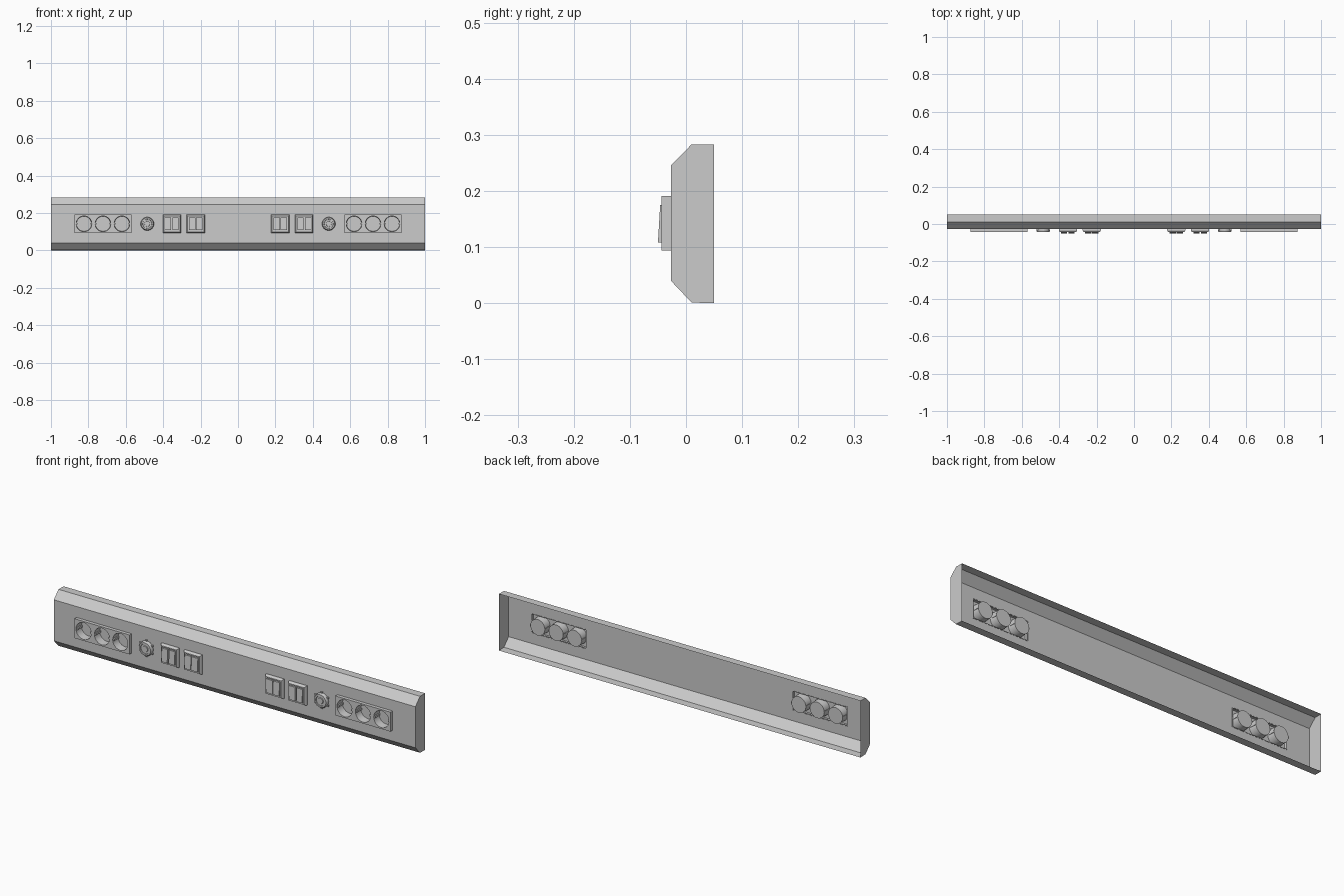
import bpy, bmesh
from math import cos, sin, pi

if "Cube" in bpy.data.objects:
    bpy.data.objects.remove(bpy.data.objects["Cube"])

ZC = 0.142          # height of the fittings' centre line
PANEL_Y = -0.027    # front face of the trunking


def finish(bm, name, smooth=False):
    bmesh.ops.remove_doubles(bm, verts=bm.verts, dist=1e-5)
    bmesh.ops.recalc_face_normals(bm, faces=bm.faces)
    me = bpy.data.meshes.new(name)
    bm.to_mesh(me)
    bm.free()
    ob = bpy.data.objects.new(name, me)
    bpy.context.collection.objects.link(ob)
    if smooth:
        bpy.ops.object.select_all(action='DESELECT')
        ob.select_set(True)
        bpy.context.view_layer.objects.active = ob
        bpy.ops.object.shade_smooth_by_angle(angle=0.6)
    return ob


def loft(bm, rings, cap=True):
    """Skin a list of closed rings; optionally cap the last one."""
    vs = [[bm.verts.new(p) for p in r] for r in rings]
    n = len(vs[0])
    for a, b in zip(vs, vs[1:]):
        for i in range(n):
            j = (i + 1) % n
            bm.faces.new((a[i], a[j], b[j], b[i]))
    if cap:
        bm.faces.new(vs[-1])


def rect(x, z, hx, hz, y):
    return [(x - hx, y, z - hz), (x + hx, y, z - hz),
            (x + hx, y, z + hz), (x - hx, y, z + hz)]


def circle(x, r, y, n=24):
    return [(x + r * cos(2 * pi * i / n), y, ZC + r * sin(2 * pi * i / n))
            for i in range(n)]


def square_ring(x, hx, hz, y, n=24):
    pts = []
    for i in range(n):
        c, s = cos(2 * pi * i / n), sin(2 * pi * i / n)
        m = max(abs(c), abs(s))
        pts.append((x + hx * c / m, y, ZC + hz * s / m))
    return pts


def box(bm, x, z, hx, hz, y0, y1):
    loft(bm, [rect(x, z, hx, hz, y0), rect(x, z, hx, hz, y1)])


def trunking():
    # open-backed shell with chamfered edges and an opening behind each socket strip
    prof = [(0.05, 0), (0.01, 0.001), (PANEL_Y, 0.04), (PANEL_Y, 0.097),
            (PANEL_Y, 0.187), (PANEL_Y, 0.245), (0.01, 0.283), (0.05, 0.283)]
    xs = [-1, -0.871, -0.573, 0.573, 0.871, 1]
    bm = bmesh.new()
    cols = [[bm.verts.new((x, y, z)) for y, z in prof] for x in xs]
    for i in range(len(xs) - 1):
        for j in range(len(prof) - 1):
            if j == 3 and i in (1, 3):
                continue
            bm.faces.new((cols[i][j], cols[i + 1][j], cols[i + 1][j + 1], cols[i][j + 1]))
    for col in (cols[0], cols[-1]):
        bm.faces.new(col)
    finish(bm, "trunking_shell")


def socket_strip(x, side):
    # plate of three cells, each sunk into a round cup
    step, hz, front = 0.1015, 0.0485, -0.044
    bm = bmesh.new()
    loft(bm, [rect(x, ZC, 1.5 * step, hz, -0.026), rect(x, ZC, 1.5 * step, hz, front)], cap=False)
    for k in (-1, 0, 1):
        cx = x + k * step
        loft(bm, [square_ring(cx, step / 2, hz, front), circle(cx, 0.042, front),
                  circle(cx, 0.040, -0.004)])
    finish(bm, side + "_socket_strip", True)
    # guide ribs on both sides of each cup
    bm = bmesh.new()
    for k in (-1, 0, 1):
        for s in (-1, 1):
            box(bm, x + k * step + s * 0.038, ZC, 0.004, 0.005, -0.004, -0.041)
    finish(bm, side + "_socket_ribs")


def round_outlet(x, side):
    # stepped round fitting with small lugs round its collar
    bm = bmesh.new()
    loft(bm, [circle(x, r, y) for r, y in
              ((0.036, PANEL_Y), (0.036, -0.038), (0.032, -0.044), (0.025, -0.044),
               (0.024, -0.039), (0.015, -0.039), (0.014, -0.043))])
    finish(bm, side + "_round_outlet", True)
    bm = bmesh.new()
    for i in range(6):
        a = pi / 6 + i * pi / 3
        box(bm, x + 0.038 * cos(a), ZC + 0.038 * sin(a), 0.004, 0.004, PANEL_Y, -0.034)
    finish(bm, side + "_outlet_lugs")


def switch(x, name, gap):
    # tapered frame with a recessed tray
    bm = bmesh.new()
    loft(bm, [rect(x, ZC, 0.049, 0.0485, PANEL_Y), rect(x, ZC, 0.049, 0.0485, -0.034),
              rect(x, ZC, 0.043, 0.043, -0.044), rect(x, ZC, 0.038, 0.037, -0.044),
              rect(x, ZC, 0.038, 0.037, -0.037)])
    finish(bm, name + "_frame")
    # two tilted rockers
    prof = [(-0.037, 0.108), (-0.05, 0.108), (-0.048, 0.142), (-0.046, 0.175), (-0.037, 0.175)]
    bm = bmesh.new()
    for s in (-1, 1):
        a, b = x + s * gap, x + s * 0.036
        ring = [[(q, y, z) for y, z in prof] for q in (a, b)]
        loft(bm, ring)
        bm.faces.new([bm.verts.new(p) for p in ring[0]])
    finish(bm, name + "_rockers")


trunking()
for s, side in ((-1, "left"), (1, "right")):
    socket_strip(s * 0.722, side)
    round_outlet(s * 0.485, side)
    switch(s * 0.353, side + "_outer_switch", 0.004)
    switch(s * 0.226, side + "_inner_switch", 0.0015)
